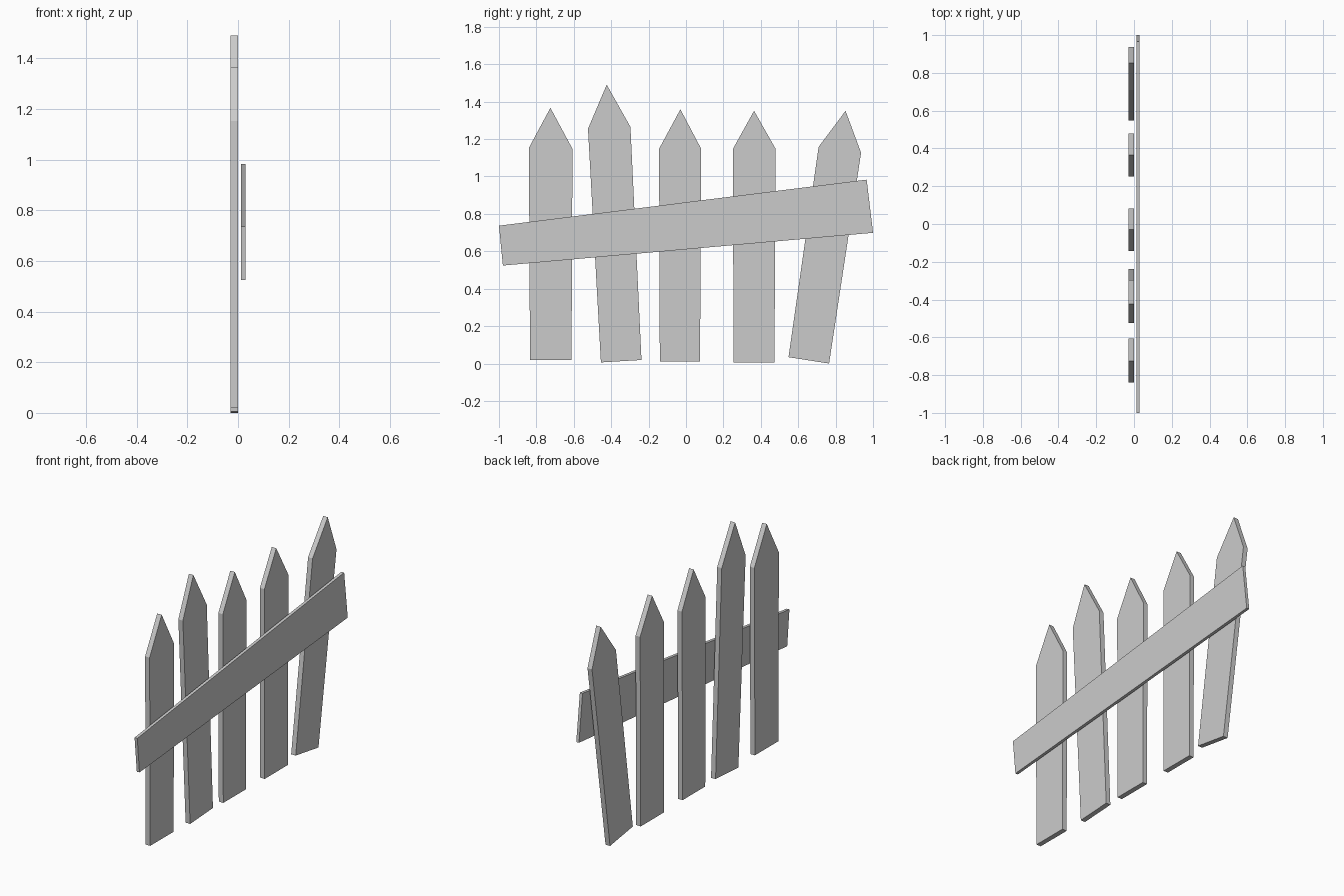
import bpy
import bmesh

if "Cube" in bpy.data.objects:
    bpy.data.objects.remove(bpy.data.objects["Cube"])


def plank(name, outline, x0, x1):
    """Flat board: a (y, z) outline extruded from x0 to x1."""
    bm = bmesh.new()
    face = bm.faces.new([bm.verts.new((x0, y, z)) for y, z in outline])
    ext = bmesh.ops.extrude_face_region(bm, geom=[face])
    moved = [v for v in ext["geom"] if isinstance(v, bmesh.types.BMVert)]
    bmesh.ops.translate(bm, verts=moved, vec=(x1 - x0, 0, 0))
    bmesh.ops.recalc_face_normals(bm, faces=bm.faces)
    mesh = bpy.data.meshes.new(name)
    bm.to_mesh(mesh)
    bm.free()
    obj = bpy.data.objects.new(name, mesh)
    bpy.context.collection.objects.link(obj)
    return obj


# Pickets: bottom left, bottom right, right shoulder, tip, left shoulder
pickets = [
    [(-0.834, 0.019), (-0.612, 0.019), (-0.607, 1.148), (-0.725, 1.367), (-0.840, 1.153)],
    [(-0.455, 0.006), (-0.238, 0.019), (-0.297, 1.265), (-0.424, 1.491), (-0.524, 1.255)],
    [(-0.140, 0.012), (0.075, 0.012), (0.081, 1.148), (-0.030, 1.359), (-0.144, 1.148)],
    [(0.254, 0.006), (0.473, 0.006), (0.479, 1.148), (0.364, 1.351), (0.251, 1.148)],
    [(0.548, 0.034), (0.765, 0.000), (0.936, 1.127), (0.853, 1.351), (0.709, 1.158)],
]
for i, outline in enumerate(pickets, 1):
    plank(f"picket_{i}", outline, -0.030, 0.0)

# Slanted cross rail, set slightly off the pickets
plank("cross_rail",
      [(-0.979, 0.524), (1.0, 0.699), (0.966, 0.983), (-1.0, 0.737)],
      0.012, 0.030)
